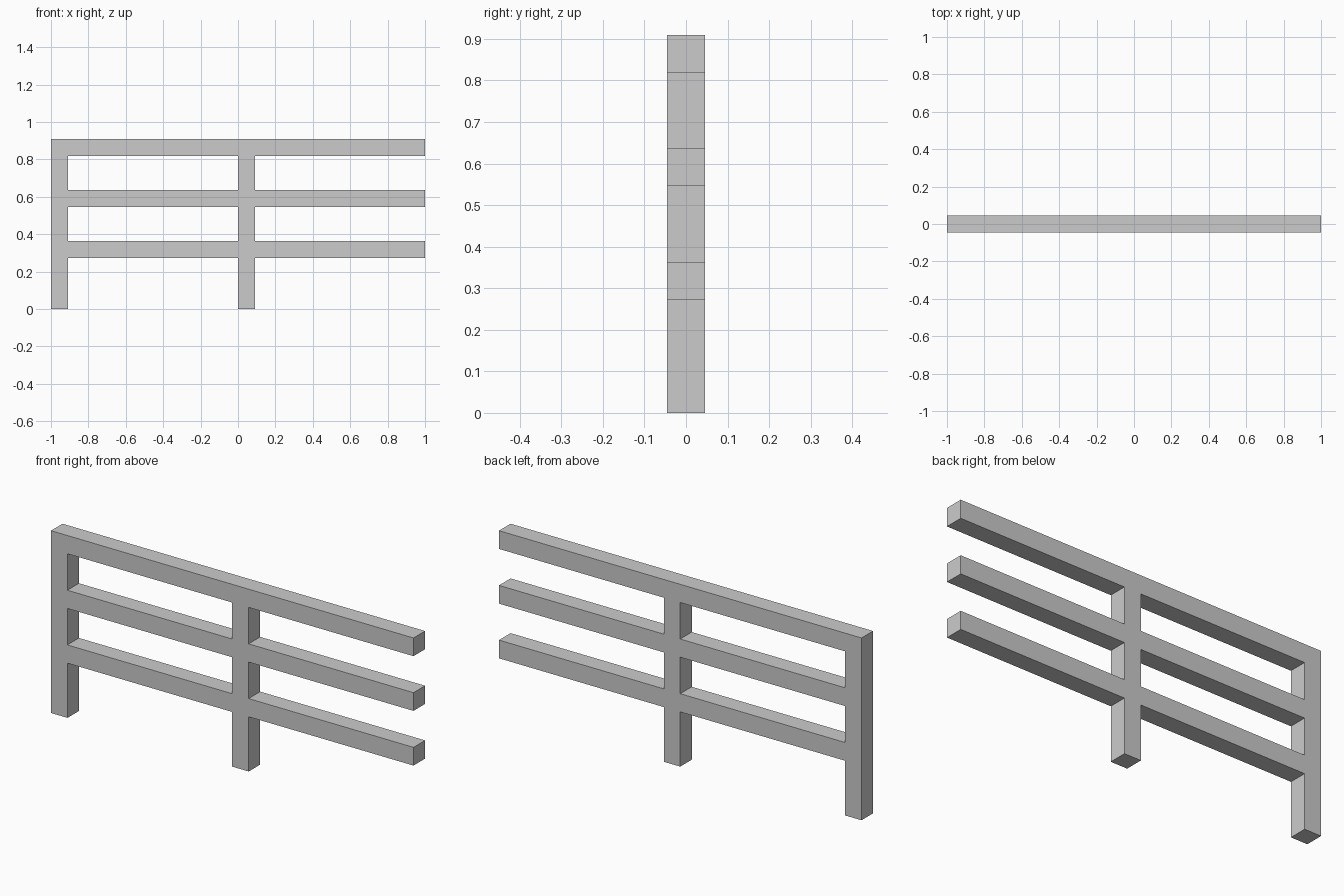
import bpy
import bmesh

if "Cube" in bpy.data.objects:
    bpy.data.objects.remove(bpy.data.objects["Cube"])

U = 1 / 11                      # timber thickness, the module of the whole fence
POSTS = (0, 11)                 # left edges of the posts, in modules from x = -1
RAILS = (3, 6, 9)               # bottom edges of the rails, in modules
LENGTH, HEIGHT = 22, 10

# Grid lines of the front silhouette
xs = sorted({0, LENGTH} | {p + d for p in POSTS for d in (0, 1)})
zs = sorted({0, HEIGHT} | {r + d for r in RAILS for d in (0, 1)})

bm = bmesh.new()


def panel(x0, x1, z0, z1):
    """One solid rectangle of the front silhouette, facing -y."""
    corners = ((x0, z0), (x1, z0), (x1, z1), (x0, z1))
    bm.faces.new([bm.verts.new((x * U - 1, -U / 2, z * U)) for x, z in corners])


# Fill every grid cell covered by a post or a rail
for x0, x1 in zip(xs, xs[1:]):
    for z0, z1 in zip(zs, zs[1:]):
        if x0 in POSTS or z0 in RAILS:
            panel(x0, x1, z0, z1)
bmesh.ops.remove_doubles(bm, verts=bm.verts[:], dist=0.0001)

# Give the silhouette its thickness, so posts and rails join without inner faces
res = bmesh.ops.extrude_face_region(bm, geom=bm.faces[:], use_keep_orig=True)
moved = [g for g in res["geom"] if isinstance(g, bmesh.types.BMVert)]
bmesh.ops.translate(bm, verts=moved, vec=(0, U, 0))
bmesh.ops.recalc_face_normals(bm, faces=bm.faces[:])

# Fence section: posts and rails as one joined frame
mesh = bpy.data.meshes.new("fence_posts_and_rails")
bm.to_mesh(mesh)
bm.free()
fence = bpy.data.objects.new("fence_posts_and_rails", mesh)
bpy.context.collection.objects.link(fence)
